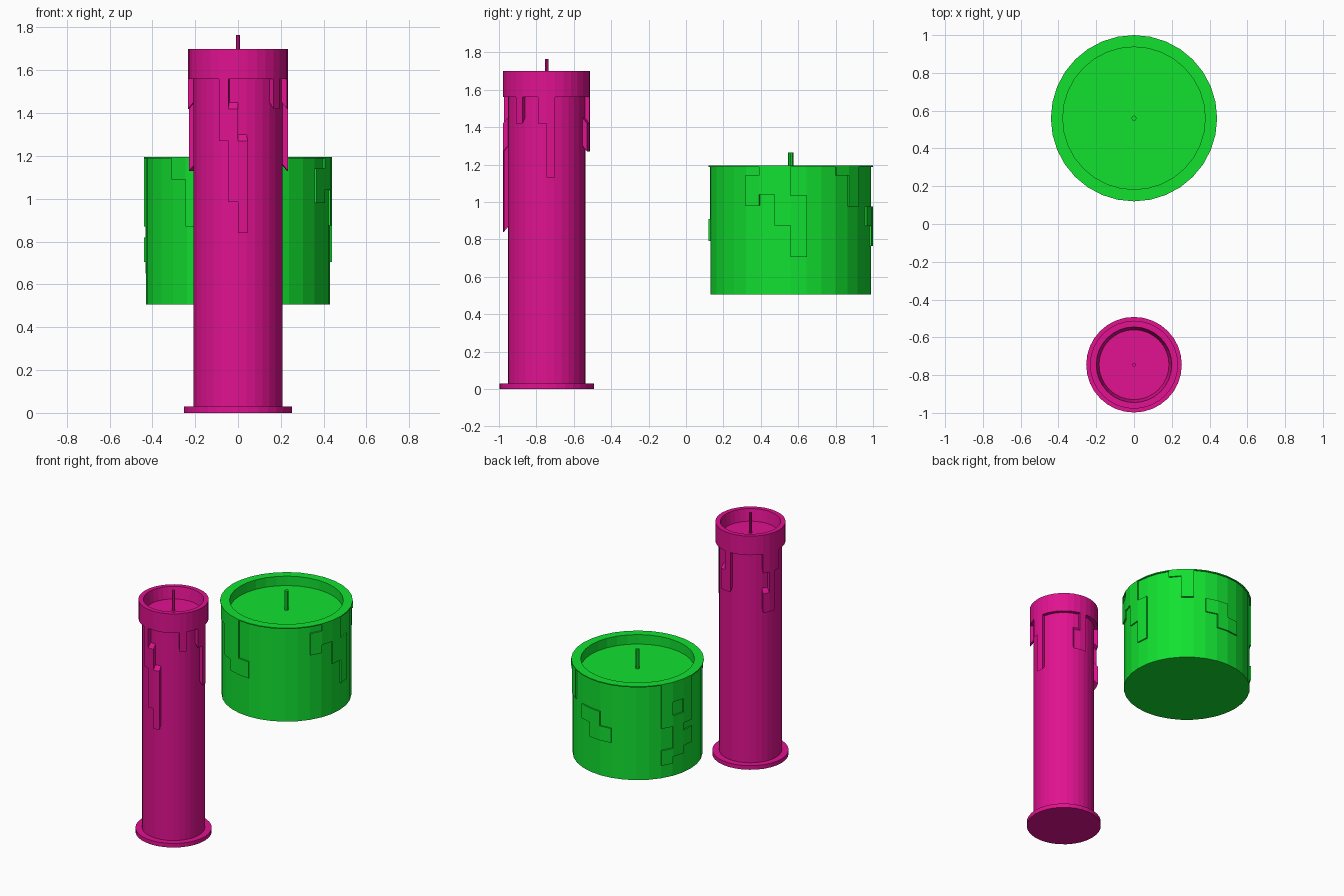
import bpy, bmesh
from math import cos, sin, tau

if "Cube" in bpy.data.objects:
    bpy.data.objects.remove(bpy.data.objects["Cube"])

SEG = 32


def pt(r, k, z, n=SEG):
    return (r * cos(tau * k / n), r * sin(tau * k / n), z)


def finish(bm, name, y, mat):
    bmesh.ops.remove_doubles(bm, verts=bm.verts, dist=1e-5)
    me = bpy.data.meshes.new(name)
    bm.to_mesh(me)
    bm.free()
    me.materials.append(mat)
    ob = bpy.data.objects.new(name, me)
    ob.location = (0, y, 0)
    bpy.context.collection.objects.link(ob)
    return ob


def lathe(name, profile, y, mat, n=SEG):
    """Turn an (r, z) profile, running bottom to top, around the candle axis; ends are capped."""
    bm = bmesh.new()
    rings = [[bm.verts.new(pt(r, k, z, n)) for k in range(n)] for r, z in profile]
    for a, b in zip(rings, rings[1:]):
        for k in range(n):
            j = (k + 1) % n
            bm.faces.new((a[k], a[j], b[j], b[k]))
    bm.faces.new(rings[0][::-1])
    bm.faces.new(rings[-1])
    return finish(bm, name, y, mat)


def uncovered(span, others):
    """Parts of a z span not covered by the neighbouring column."""
    parts = [span]
    for lo, hi in others:
        parts = [q for a, b in parts for q in ((a, min(b, lo)), (max(a, hi), b)) if q[1] - q[0] > 1e-4]
    return parts


def drips(name, columns, r_in, r_out, skew, y, mat):
    """Raised wax cells, one column per body facet: {facet: [(z low, z high)]}."""
    bm = bmesh.new()

    def quad(*ps):
        bm.faces.new([bm.verts.new(p) for p in ps])

    for k, spans in columns.items():
        for lo, hi in spans:
            a, b = k, k + 1
            quad(pt(r_out, a, lo), pt(r_out, b, lo), pt(r_out, b, hi), pt(r_out, a, hi))
            quad(pt(r_in, a, lo + skew), pt(r_in, b, lo + skew), pt(r_out, b, lo), pt(r_out, a, lo))
            quad(pt(r_out, a, hi), pt(r_out, b, hi), pt(r_in, b, hi + skew), pt(r_in, a, hi + skew))
            for u, v in uncovered((lo, hi), columns.get(k - 1, [])):
                quad(pt(r_in, a, u + skew), pt(r_out, a, u), pt(r_out, a, v), pt(r_in, a, v + skew))
            for u, v in uncovered((lo, hi), columns.get(k + 1, [])):
                quad(pt(r_out, b, u), pt(r_in, b, u + skew), pt(r_in, b, v + skew), pt(r_out, b, v))
    return finish(bm, name, y, mat)


def material(name, rgb):
    m = bpy.data.materials.new(name)
    m.diffuse_color = (*rgb, 1)
    m.use_nodes = True
    m.node_tree.nodes["Principled BSDF"].inputs["Base Color"].default_value = m.diffuse_color
    return m


pink = material("pink_wax", (0.75, 0.006, 0.28))
green = material("green_wax", (0.006, 0.75, 0.03))

# Tall candle: foot flange, shaft, overhanging rim, sunken top
TY = -0.745
lathe("tall_candle", [(.253, 0), (.253, .03), (.208, .03), (.208, 1.56), (.233, 1.56), (.233, 1.70),
                      (.20, 1.70), (.185, 1.615)], TY, pink)
lathe("tall_wick", [(.01, 1.615), (.01, 1.765)], TY, pink, 8)
T = 1.56
drips("tall_drips", {
    -10: [(1.27, T)], -9: [(.985, 1.42)], -8: [(.84, 1.27)],
    -4: [(1.42, T)], -1: [(1.42, T)], 0: [(1.13, T)],
    6: [(1.27, 1.42)], 7: [(1.27, T)],
    13: [(1.13, 1.27), (1.42, T)], 14: [(1.13, T)], 15: [(1.42, T)],
}, .208, .233, .03, TY, pink)

# Wide candle: plain drum with a thin lip and sunken top
WY = 0.56
lathe("wide_candle", [(.43, .505), (.43, 1.187), (.44, 1.187), (.44, 1.194), (.377, 1.194), (.377, 1.125)],
      WY, green)
lathe("wide_wick", [(.014, 1.125), (.014, 1.265)], WY, green, 8)
W = 1.187
drips("wide_drips", {
    -12: [(1.09, W)], -11: [(.87, W)], -10: [(.79, W)], -9: [(.79, .91)],
    -3: [(.98, 1.14)], -2: [(1.04, W)], -1: [(.875, W)], 0: [(.705, 1.035)],
    3: [(1.14, W)], 4: [(.975, W)],
    6: [(.87, .975)], 7: [(.765, .975)], 8: [(.765, .87)],
    13: [(.87, W), (.60, .71)], 14: [(1.05, W), (.65, .95)], 15: [(.87, W), (.705, .82)],
}, .43, .44, 0, WY, green)
